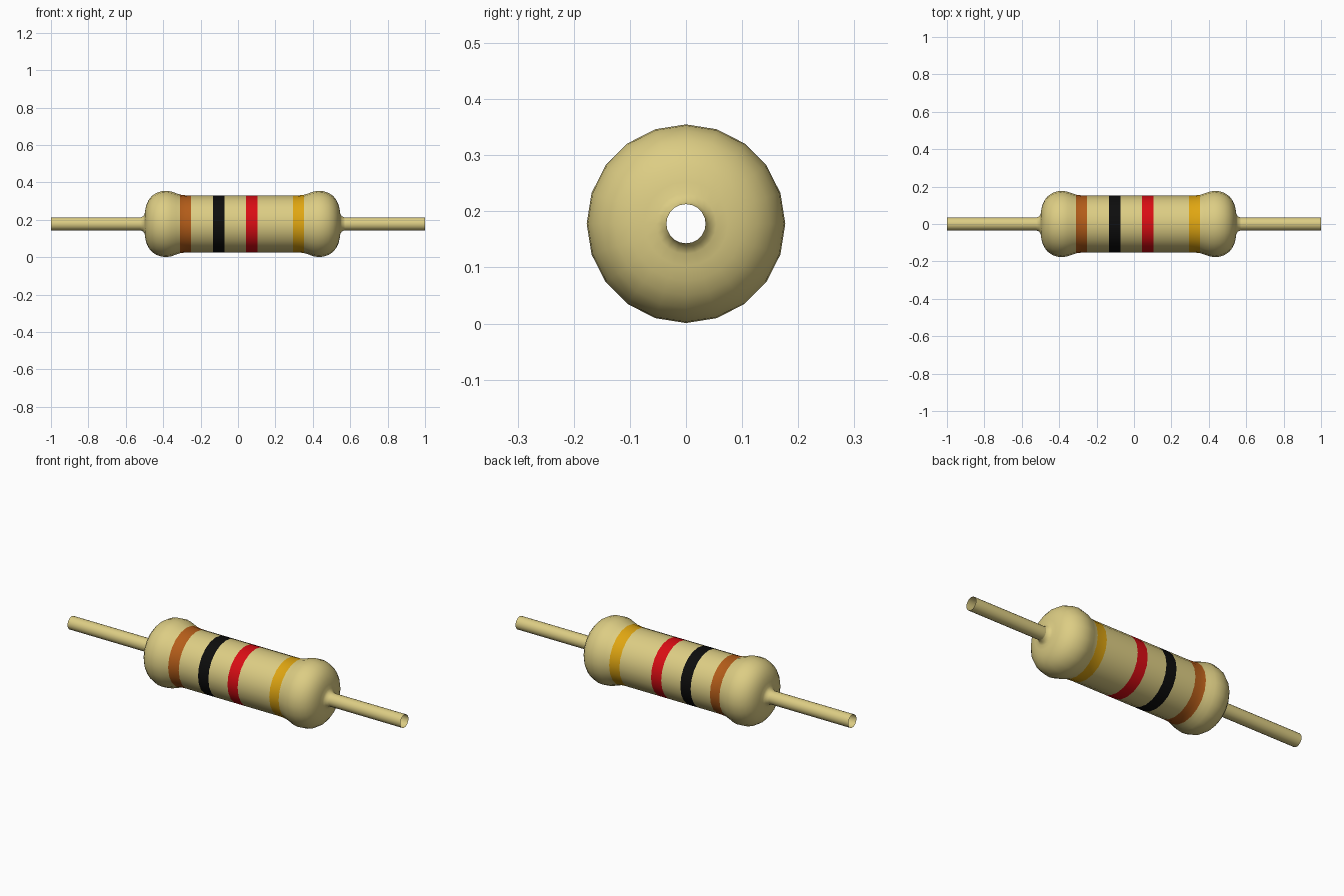
import bpy, bmesh, math

cube = bpy.data.objects.get("Cube")
if cube:
    bpy.data.objects.remove(cube, do_unlink=True)

SIDES = 20
AXIS_Z = 0.178
MID = 0.024          # centre of the body along x
LEAD_R = 0.035


def material(name, rgb):
    m = bpy.data.materials.new(name)
    m.use_nodes = True
    m.diffuse_color = (*rgb, 1)
    m.node_tree.nodes["Principled BSDF"].inputs["Base Color"].default_value = (*rgb, 1)
    return m


tan = material("tan", (0.72, 0.61, 0.23))
brown = material("brown", (0.46, 0.11, 0.01))
black = material("black", (0.004, 0.004, 0.004))
red = material("red", (0.70, 0.004, 0.007))
gold = material("gold", (0.74, 0.38, 0.006))

# Painted bands: start, end, colour
BANDS = [(-0.31, -0.25, brown), (-0.134, -0.072, black),
         (0.043, 0.104, red), (0.294, 0.353, gold)]


def revolve(name, profile, mats):
    """Open surface of revolution about the x axis from (x, radius) points."""
    bm = bmesh.new()
    rings = []
    for x, r in profile:
        rings.append([bm.verts.new((x, r * math.sin(a), r * math.cos(a)))
                      for a in (math.tau * i / SIDES for i in range(SIDES))])
    for a, b in zip(rings, rings[1:]):
        for i in range(SIDES):
            j = (i + 1) % SIDES
            f = bm.faces.new((a[i], a[j], b[j], b[i]))
            x = f.calc_center_median().x
            for k, (lo, hi, _) in enumerate(BANDS):
                if len(mats) > 1 and lo < x < hi:
                    f.material_index = k + 1
    bm.normal_update()
    # Make the walls face away from the axis
    flip = [f for f in bm.faces
            if f.normal.yz.dot(f.calc_center_median().yz) < 0]
    bmesh.ops.reverse_faces(bm, faces=flip)
    mesh = bpy.data.meshes.new(name)
    bm.to_mesh(mesh)
    bm.free()
    for m in mats:
        mesh.materials.append(m)
    obj = bpy.data.objects.new(name, mesh)
    obj.location.z = AXIS_Z
    bpy.context.collection.objects.link(obj)
    bpy.ops.object.select_all(action='DESELECT')
    obj.select_set(True)
    bpy.context.view_layer.objects.active = obj
    bpy.ops.object.shade_smooth_by_angle(angle=math.radians(60))


# Half profile of the bulbous body: distance from the middle, radius
half = [(0.545, LEAD_R), (0.53, 0.041), (0.523, 0.054), (0.52, 0.075),
        (0.514, 0.102), (0.502, 0.128), (0.484, 0.15), (0.46, 0.166),
        (0.432, 0.175), (0.405, 0.177), (0.38, 0.173), (0.355, 0.164),
        (0.33, 0.156), (0.305, 0.153), (0.28, 0.152)]


def radius_at(d):
    for (d1, r1), (d0, r0) in zip(half, half[1:]):
        if d0 <= d <= d1:
            return r0 + (r1 - r0) * (d - d0) / (d1 - d0)
    return half[-1][1]


# Mirror the half profile and cut in a ring at each band edge
points = [(MID + s * d, r) for s in (-1, 1) for d, r in half]
for lo, hi, _ in BANDS:
    points += [(x, radius_at(abs(x - MID))) for x in (lo, hi)]
revolve("banded_body", sorted(points), [tan] + [b[2] for b in BANDS])

# Hollow wire leads, open at the tips
for name, side in (("right_lead", -1), ("left_lead", 1)):
    revolve(name, [(MID + side * half[0][0], LEAD_R), (side, LEAD_R)], [tan])
